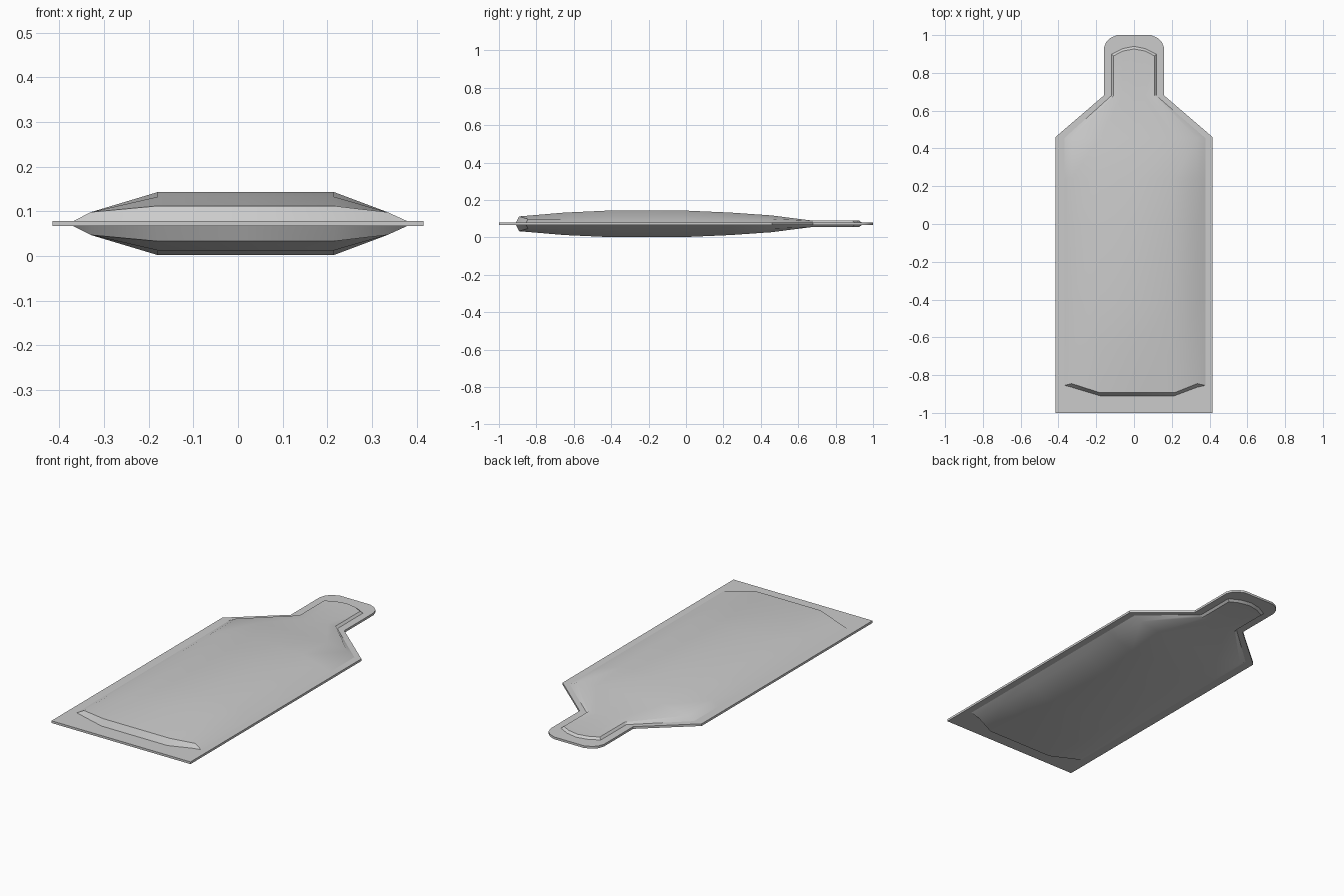
import bpy, bmesh, math

cube = bpy.data.objects.get("Cube")
if cube:
    bpy.data.objects.remove(cube)

MID, HALF = 0.0725, 0.006      # centre height and half thickness of the seam
BASE = HALF - 0.001            # bulge edge, sunk slightly into the seam

grey = bpy.data.materials.new("soft grey film")
grey.use_nodes = True
grey.diffuse_color = (0.6, 0.6, 0.6, 1)
grey.node_tree.nodes["Principled BSDF"].inputs["Base Color"].default_value = (0.6, 0.6, 0.6, 1)


def make_object(name, bm):
    bmesh.ops.remove_doubles(bm, verts=bm.verts, dist=0.0005)
    bmesh.ops.recalc_face_normals(bm, faces=bm.faces)
    mesh = bpy.data.meshes.new(name)
    bm.to_mesh(mesh)
    bm.free()
    mesh.materials.append(grey)
    obj = bpy.data.objects.new(name, mesh)
    bpy.context.collection.objects.link(obj)
    bpy.ops.object.select_all(action='DESELECT')
    obj.select_set(True)
    bpy.context.view_layer.objects.active = obj
    bpy.ops.object.shade_smooth_by_angle(angle=math.radians(30))
    return obj


# Flat sealed edge with shoulders and a rounded tab
half = [(0.416, -1), (0.416, 0.46), (0.16, 0.68), (0.16, 0.93),
        (0.148, 0.963), (0.125, 0.985), (0.09, 1)]
outline = half + [(-x, y) for x, y in reversed(half)]
bm = bmesh.new()
face = bm.faces.new([bm.verts.new((x, y, MID - HALF)) for x, y in outline])
ext = bmesh.ops.extrude_face_region(bm, geom=[face])
top = [v for v in ext["geom"] if isinstance(v, bmesh.types.BMVert)]
bmesh.ops.translate(bm, verts=top, vec=(0, 0, 2 * HALF))
make_object("sealed_edge", bm)

# Pillow bulge: columns run edge, rim, crown, centre, crown, rim, edge
BODY = [-0.37, -0.33, -0.18, 0.0175, 0.215, 0.335, 0.38]
NECK = [-0.12, -0.108, -0.06, 0, 0.06, 0.108, 0.12]


def row(xs, ys, rim, crown):
    hs = [BASE, rim, crown, crown, crown, rim, BASE]
    return list(zip(xs, ys, hs))


def mirror(edge, rim, crown, centre):
    return [edge, rim, crown, centre, crown, rim, edge]


rows = [row(BODY, mirror(-0.855, -0.865, -0.91, -0.91), BASE, BASE),
        row(BODY, mirror(-0.855, -0.845, -0.893, -0.893), 0.0255, 0.0395)]
for y, crown in [(-0.65, 0.06), (-0.42, 0.0705), (0, 0.0705), (0.24, 0.06), (0.455, 0.045)]:
    rows.append(row(BODY, [y] * 7, 0.0255, crown))
rows.append(row(NECK, [0.68] * 7, 0.0165, 0.0165))
rows.append(row(NECK, mirror(0.9, 0.89, 0.915, 0.927), 0.0165, 0.0165))
rows.append(row(NECK, mirror(0.9, 0.905, 0.93, 0.942), BASE, BASE))

for name, side in (("upper_bulge", 1), ("lower_bulge", -1)):
    bm = bmesh.new()
    grid = [[bm.verts.new((x, y, MID + side * h)) for x, y, h in r] for r in rows]
    for a, b in zip(grid, grid[1:]):
        for i in range(6):
            bm.faces.new((a[i], a[i + 1], b[i + 1], b[i]))
    bmesh.ops.remove_doubles(bm, verts=bm.verts, dist=0.0005)
    # Close the hidden seam side so the normals resolve outward
    bmesh.ops.holes_fill(bm, edges=[e for e in bm.edges if e.is_boundary], sides=0)
    make_object(name, bm)
